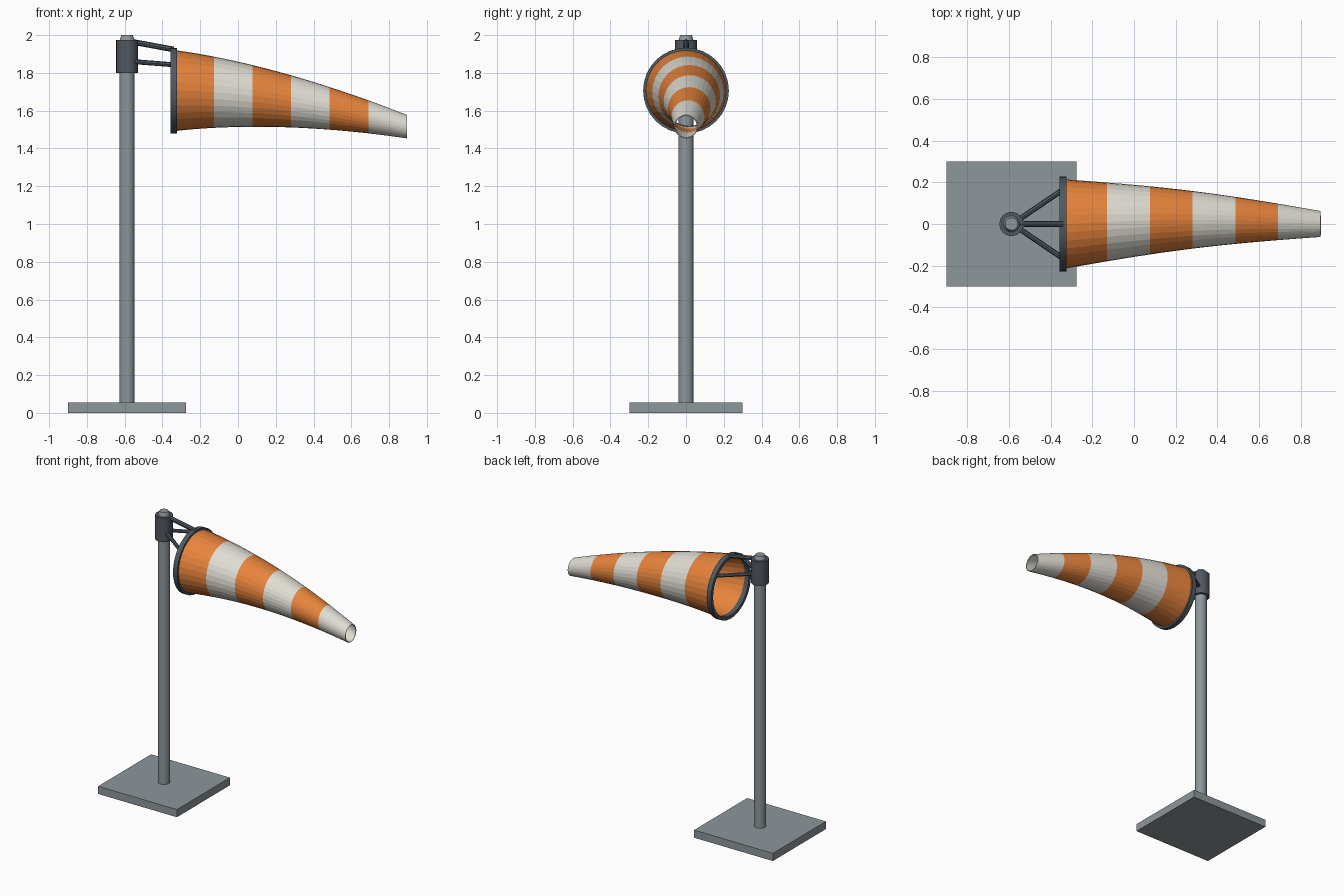
import bpy, bmesh, math
from mathutils import Vector

if "Cube" in bpy.data.objects:
    bpy.data.objects.remove(bpy.data.objects["Cube"])

PX = -0.587          # pole axis
RX, RZ = -0.34, 1.706  # hoop centre


def material(name, rgb):
    m = bpy.data.materials.new(name)
    m.diffuse_color = (*rgb, 1)
    m.use_nodes = True
    m.node_tree.nodes["Principled BSDF"].inputs["Base Color"].default_value = m.diffuse_color
    return m


STEEL = material("steel", (0.27, 0.31, 0.33))
DARK = material("dark_steel", (0.08, 0.10, 0.12))
ORANGE = material("orange_cloth", (0.80, 0.23, 0.045))
WHITE = material("white_cloth", (0.74, 0.72, 0.65))


def finish(bm, name, mats, smooth=False):
    bmesh.ops.recalc_face_normals(bm, faces=bm.faces)
    me = bpy.data.meshes.new(name)
    bm.to_mesh(me)
    bm.free()
    ob = bpy.data.objects.new(name, me)
    bpy.context.collection.objects.link(ob)
    for m in mats:
        me.materials.append(m)
    if smooth:
        bpy.context.view_layer.objects.active = ob
        ob.select_set(True)
        bpy.ops.object.shade_smooth_by_angle(angle=math.radians(35))
        ob.select_set(False)
    return ob


def rod(name, a, b, r1, r2, mat, sides=24, smooth=True):
    a, b = Vector(a), Vector(b)
    bm = bmesh.new()
    bmesh.ops.create_cone(bm, cap_ends=True, segments=sides, radius1=r1,
                          radius2=r2, depth=(b - a).length)
    rot = (b - a).to_track_quat('Z', 'Y').to_matrix()
    bmesh.ops.rotate(bm, matrix=rot, verts=bm.verts)
    bmesh.ops.translate(bm, vec=(a + b) / 2, verts=bm.verts)
    return finish(bm, name, [mat], smooth)


def loop(bm, x, y, z, r, n):
    return [bm.verts.new((x, y + r * math.cos(k * math.tau / n),
                          z + r * math.sin(k * math.tau / n))) for k in range(n)]


def bridge(bm, a, b, mat=0):
    n = len(a)
    for k in range(n):
        f = bm.faces.new((a[k], a[(k + 1) % n], b[(k + 1) % n], b[k]))
        f.material_index = mat


# Base plate
bm = bmesh.new()
bmesh.ops.create_cube(bm, size=1)
bmesh.ops.scale(bm, vec=(0.625, 0.60, 0.055), verts=bm.verts)
bmesh.ops.translate(bm, vec=(PX, 0, 0.0275), verts=bm.verts)
finish(bm, "base_plate", [STEEL])

# Pole, swivel collar and cap
rod("pole", (PX, 0, 0.05), (PX, 0, 1.975), 0.04, 0.04, STEEL)
rod("swivel_collar", (PX, 0, 1.80), (PX, 0, 1.973), 0.058, 0.058, DARK)
rod("pole_cap", (PX, 0, 1.972), (PX, 0, 2.0), 0.04, 0.03, STEEL)

# Mouth hoop with rectangular section
bm = bmesh.new()
N = 32
section = [(-0.017, 0.227), (0.017, 0.227), (0.017, 0.203), (-0.017, 0.203)]
rings = [loop(bm, RX + dx, 0, RZ, r, N) for dx, r in section]
for i in range(4):
    bridge(bm, rings[i], rings[(i + 1) % 4])
finish(bm, "mouth_hoop", [DARK], True)

# Three struts from collar to hoop
rod("top_strut", (PX + 0.03, 0, 1.964), (RX, 0, 1.924), 0.015, 0.015, DARK, 8, False)
for side, s in (("left", 1), ("right", -1)):
    rod(side + "_strut", (PX + 0.03, s * 0.018, 1.86), (RX, s * 0.165, 1.843),
        0.013, 0.013, DARK, 8, False)

# Striped sock: tapering, drooping and swaying slightly
bm = bmesh.new()
STRIPES, SUB = 6, 4
prev = None
for i in range(STRIPES * SUB + 1):
    t = i / (STRIPES * SUB)
    ring = loop(bm, -0.333 + 1.228 * t, 0.02 * math.sin(math.pi * t),
                RZ - 0.191 * t ** 1.75, 0.214 - 0.152 * t, N)
    if prev:
        bridge(bm, prev, ring, ((i - 1) // SUB) % 2)
    prev = ring
sock = finish(bm, "wind_sock", [ORANGE, WHITE])
mod = sock.modifiers.new("cloth_thickness", 'SOLIDIFY')
mod.thickness = 0.005
mod.offset = -1
